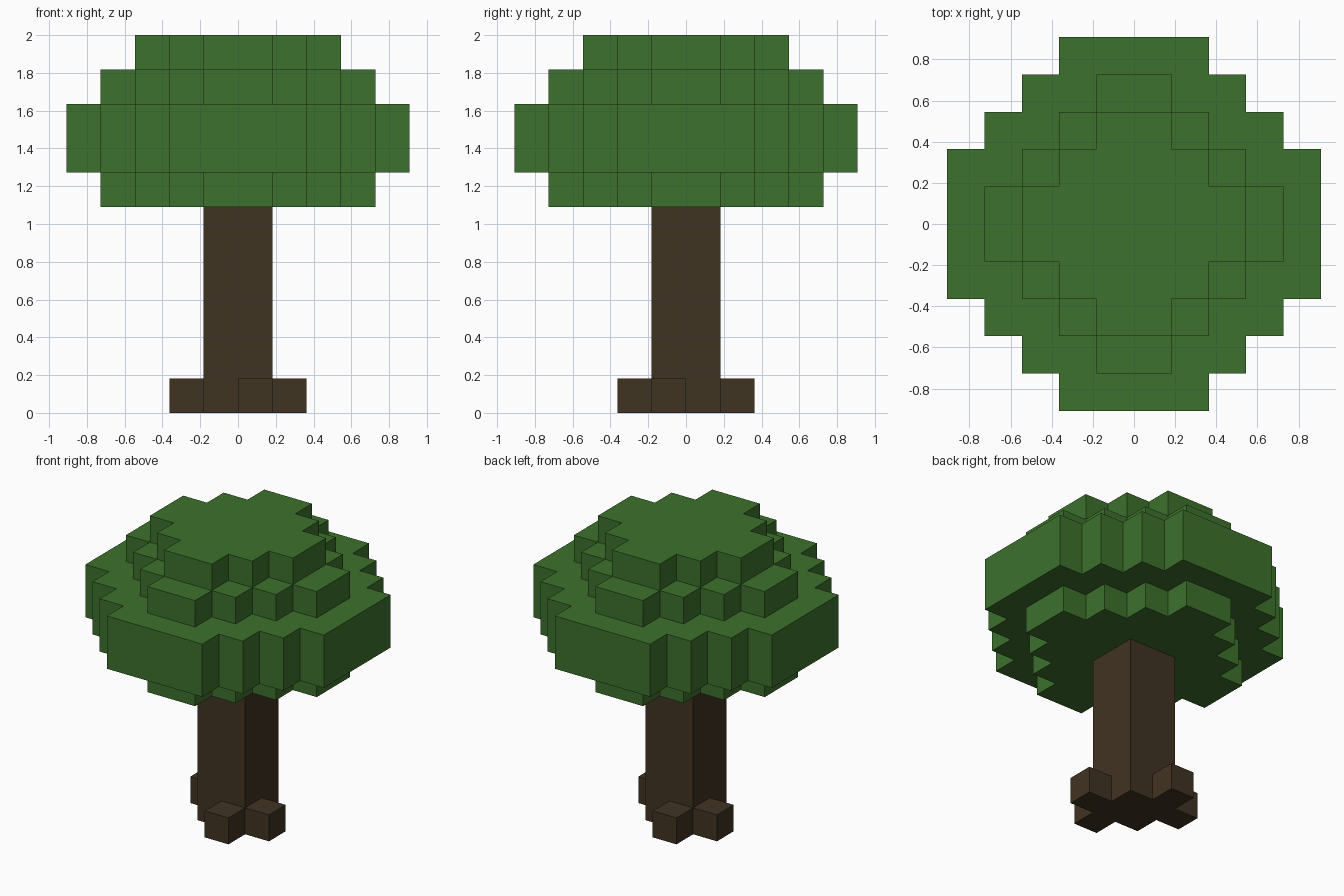
import bpy
import bmesh

if "Cube" in bpy.data.objects:
    bpy.data.objects.remove(bpy.data.objects["Cube"], do_unlink=True)

U = 2 / 11  # size of one block


def make_material(name, rgb):
    mat = bpy.data.materials.new(name)
    mat.use_nodes = True
    mat.diffuse_color = (*rgb, 1)
    mat.node_tree.nodes["Principled BSDF"].inputs["Base Color"].default_value = (*rgb, 1)
    return mat


leaf_green = make_material("leaf green", (0.047, 0.165, 0.026))
bark_brown = make_material("bark brown", (0.051, 0.033, 0.016))


def extrude_outline(name, outline, z0, z1, mat):
    """Raise a closed outline, in blocks, from z0 to z1."""
    bm = bmesh.new()
    base = bm.faces.new([bm.verts.new((x * U, y * U, z0 * U)) for x, y in outline])
    top = bmesh.ops.extrude_face_region(bm, geom=[base], use_keep_orig=True)
    verts = [g for g in top["geom"] if isinstance(g, bmesh.types.BMVert)]
    bmesh.ops.translate(bm, verts=verts, vec=(0, 0, (z1 - z0) * U))
    bmesh.ops.recalc_face_normals(bm, faces=bm.faces)
    mesh = bpy.data.meshes.new(name)
    bm.to_mesh(mesh)
    bm.free()
    mesh.materials.append(mat)
    obj = bpy.data.objects.new(name, mesh)
    bpy.context.collection.objects.link(obj)
    return obj


def box(x0, y0, x1, y1):
    return [(x0, y0), (x1, y0), (x1, y1), (x0, y1)]


def stepped_round(radius, flat):
    """Blocky disc: flat sides of half-width `flat` joined by one-block stairs."""
    quarter = []
    for i in range(radius - flat + 1):
        quarter.append((radius - i, flat + i))
        if i < radius - flat:
            quarter.append((radius - i - 1, flat + i))
    outline = []
    for _ in range(4):
        outline += quarter
        quarter = [(-y, x) for x, y in quarter]
    return outline


# Trunk
extrude_outline("trunk", box(-1, -1, 1, 1), 0, 6, bark_brown)

# Roots, one block against each side of the trunk
for name, x, y in (("root_front", 0, -2), ("root_left", 1, -1),
                   ("root_back", -1, 1), ("root_right", -2, 0)):
    extrude_outline(name, box(x, y, x + 1, y + 1), 0, 1, bark_brown)

# Canopy, stacked stepped discs
for name, radius, flat, z0, z1 in (("canopy_bottom", 4, 1, 6, 7),
                                   ("canopy_middle", 5, 2, 7, 9),
                                   ("canopy_upper", 4, 1, 9, 10),
                                   ("canopy_top", 3, 1, 10, 11)):
    extrude_outline(name, stepped_round(radius, flat), z0, z1, leaf_green)
